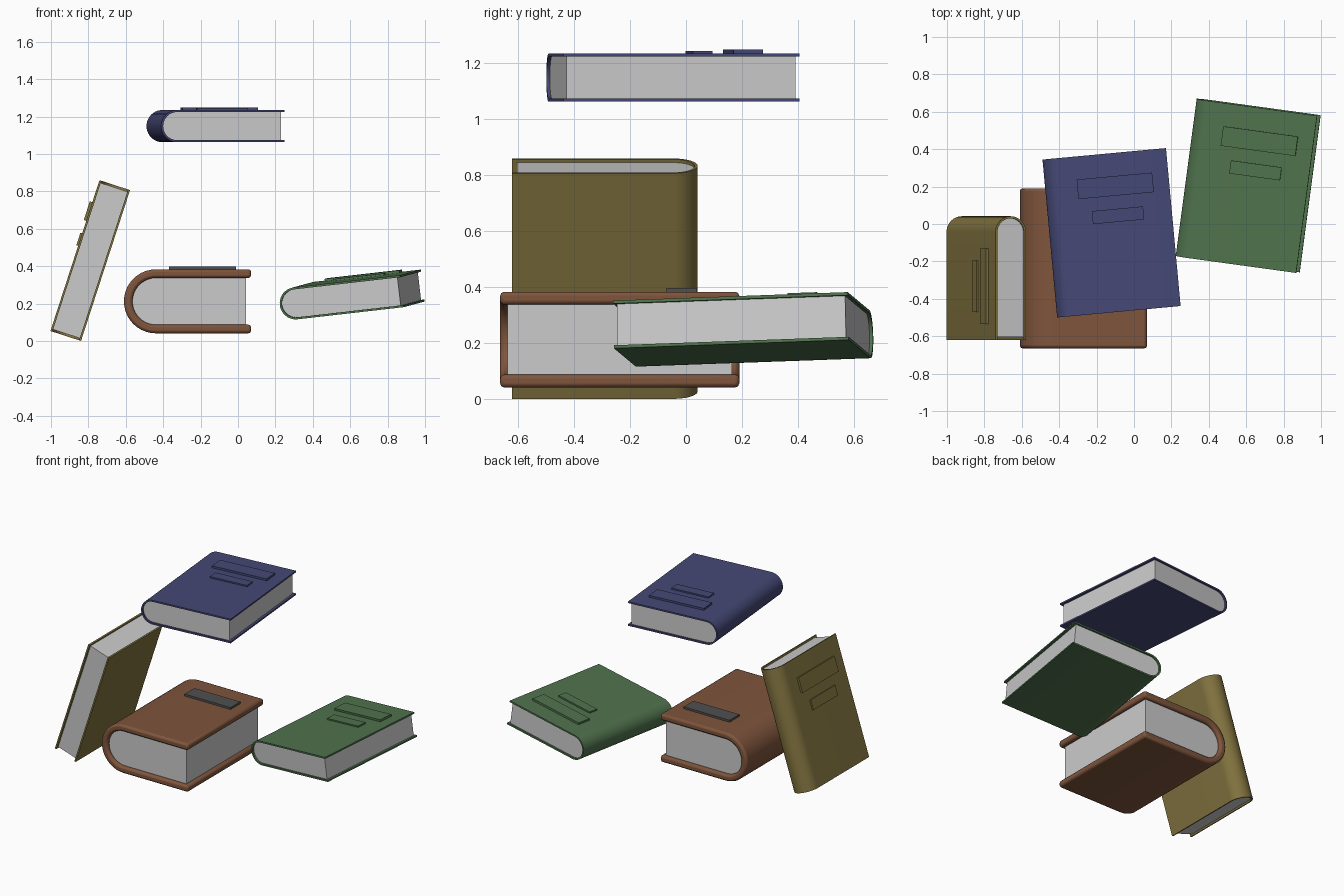
import bpy, bmesh, math
from mathutils import Matrix, Vector

if "Cube" in bpy.data.objects:
    bpy.data.objects.remove(bpy.data.objects["Cube"])


def material(name, rgb):
    m = bpy.data.materials.new(name)
    m.diffuse_color = (*rgb, 1)
    m.use_nodes = True
    m.node_tree.nodes["Principled BSDF"].inputs["Base Color"].default_value = m.diffuse_color
    return m


def pose(center, ex, ey):
    # frame: ex = spine to fore edge, ey = along the spine, ez = out of the front cover
    ex = Vector(ex).normalized()
    ez = ex.cross(Vector(ey)).normalized()
    ey = ez.cross(ex)
    return Matrix.Translation(center) @ Matrix((ex, ey, ez)).transposed().to_4x4()


def prism(name, profile, length, mat, frame, bevel=0):
    # extrude an (x, z) profile along the spine direction
    bm = bmesh.new()
    face = bm.faces.new([bm.verts.new((x, -length / 2, z)) for x, z in profile])
    out = bmesh.ops.extrude_face_region(bm, geom=[face])
    moved = [v for v in out["geom"] if isinstance(v, bmesh.types.BMVert)]
    bmesh.ops.translate(bm, verts=moved, vec=(0, length, 0))
    bmesh.ops.recalc_face_normals(bm, faces=bm.faces)
    me = bpy.data.meshes.new(name)
    bm.to_mesh(me)
    bm.free()
    ob = bpy.data.objects.new(name, me)
    bpy.context.collection.objects.link(ob)
    ob.matrix_world = frame
    if mat:
        me.materials.append(mat)
    if bevel:
        b = ob.modifiers.new("bevel", "BEVEL")
        b.width, b.segments, b.limit_method = bevel, 2, "ANGLE"
    bpy.ops.object.select_all(action="DESELECT")
    ob.select_set(True)
    bpy.context.view_layer.objects.active = ob
    bpy.ops.object.shade_smooth_by_angle(angle=math.radians(30))
    return ob


def d_line(cx, r, x_end, n=20):
    # upper edge, round spine, lower edge
    arc = [(cx - r * math.sin(math.pi * i / n), r * math.cos(math.pi * i / n))
           for i in range(n + 1)]
    return [(x_end, r)] + arc + [(x_end, -r)]


def book(name, frame, mat, w, length, thick, t, inset, fore, labels, label_mat, bevel=0):
    r = thick / 2
    cx = -w / 2 + r
    # wrapped cover, page block, raised title labels
    prism(name + "_cover", d_line(cx, r, w / 2) + d_line(cx, r - t, w / 2)[::-1],
          length, mat, frame, bevel)
    prism(name + "_pages", d_line(cx, r - t, w / 2 - fore), length - 2 * inset, None, frame)
    for i, (x, y, lx, ly, h) in enumerate(labels):
        box = [(-lx / 2, -0.004), (lx / 2, -0.004), (lx / 2, h), (-lx / 2, h)]
        prism(f"{name}_label_{i + 1}", box, ly, label_mat, frame @ Matrix.Translation((x, y, r)))


blue = material("blue", (0.06, 0.065, 0.18))
green = material("green", (0.08, 0.17, 0.075))
olive = material("olive", (0.22, 0.17, 0.05))
brown = material("brown", (0.21, 0.09, 0.045))
dark = material("dark_grey", (0.08, 0.08, 0.08))

# three thin books share one design
a = math.radians(5.3)
plates = [(0.043, 0.248, 0.405, 0.105, 0.014), (0.043, 0.09, 0.275, 0.07, 0.01)]
for name, mat, frame in (
    ("blue_book", blue, pose((-0.12, -0.047, 1.149), (math.cos(a), math.sin(a), 0),
                             (-math.sin(a), math.cos(a), 0))),
    ("green_book", green, pose((0.606, 0.205, 0.244), (0.655, -0.09, 0.075), (0.11, 0.84, 0.03))),
    ("olive_book", olive, pose((-0.79, -0.29, 0.43), (0, -1, 0), (0.309, 0, 0.951))),
):
    book(name, frame, mat, 0.663, 0.848, 0.172, 0.011, 0.012, 0.017, plates, mat)

# thick bevelled book
book("brown_book", pose((-0.27, -0.237, 0.212), (1, 0, 0), (0, 1, 0)), brown,
     0.68, 0.855, 0.342, 0.046, 0.026, 0.028, [(0.08, 0.222, 0.36, 0.11, 0.014)], dark, 0.014)
